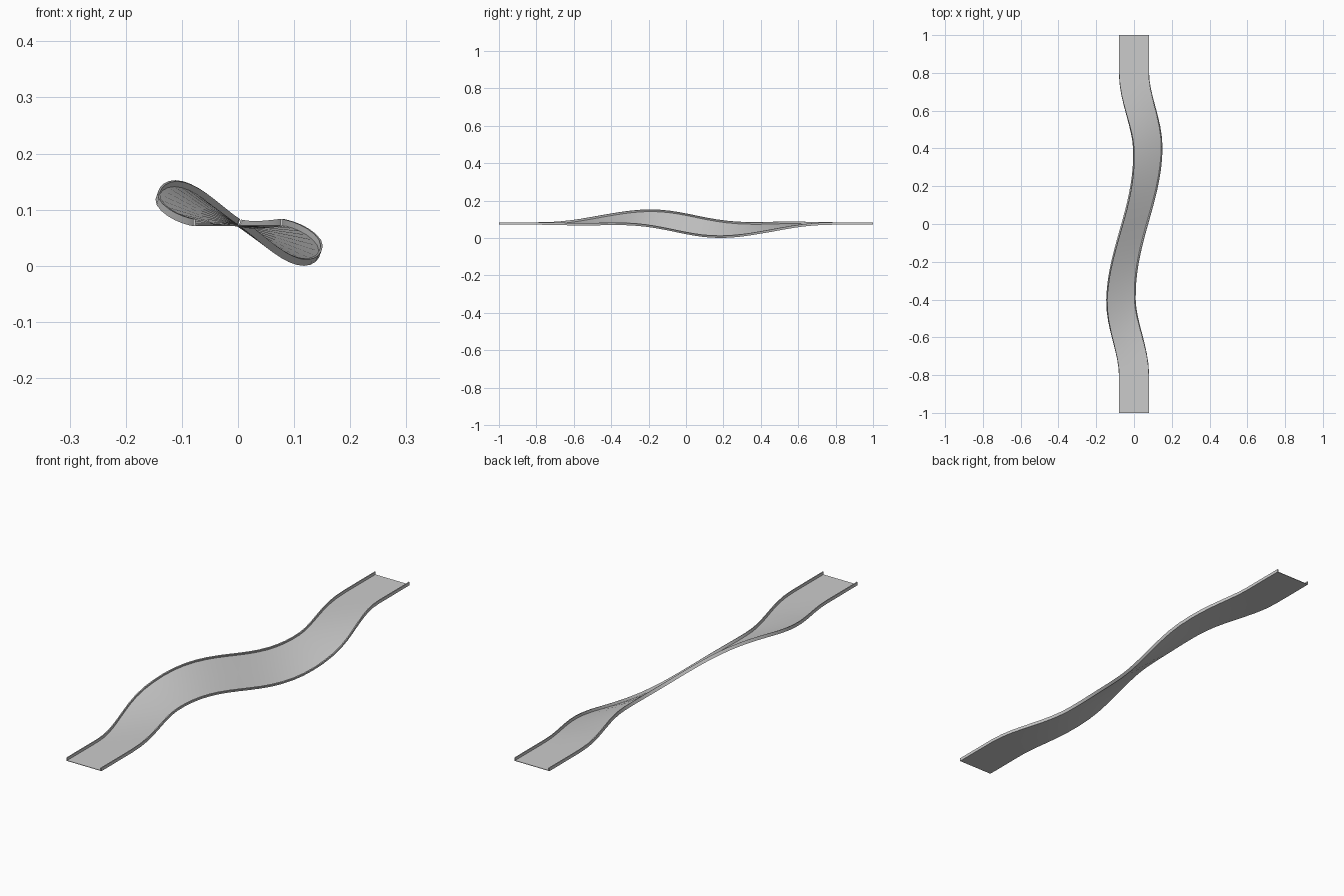
import bpy, bmesh
from math import sin, cos, tan, atan, pi, radians

if "Cube" in bpy.data.objects:
    bpy.data.objects.remove(bpy.data.objects["Cube"])

HALF, DECK, CURB_W, CURB_H = 0.08, 0.002, 0.004, 0.013
BASE_Z = 0.067

# S-bend centre line, straight at both ends
def centre_x(y):
    a, s = abs(y), (1 if y > 0 else -1)
    if a >= 0.8:
        return 0.0
    if a <= 0.4:
        return s * 0.071 * sin(pi * a / 0.8)
    t = (0.8 - a) / 0.4
    return s * 0.071 * t * t * (3 - 2 * t)

# bank angle, steepest in the middle
def bank(y):
    return radians(36) * cos(pi * y / 1.6) ** 2 if abs(y) < 0.8 else 0.0

def place(y, side, up):
    e = 0.01
    flat = abs(y) >= 0.8
    yaw = 0 if flat else atan((centre_x(y + e) - centre_x(y - e)) / (2 * e))
    x, b = centre_x(y), bank(y)
    across = side * cos(b) + up * sin(b)
    lift = -x * tan(b) - side * sin(b) + up * cos(b)
    return (x + across * cos(yaw), y - across * sin(yaw), BASE_Z + lift)

STATIONS = [-1.0] + [-0.8 + 1.6 * i / 32 for i in range(33)] + [1.0]

# sweep a closed cross-section along the stations
def sweep(name, profile):
    bm = bmesh.new()
    rings = [[bm.verts.new(place(y, s, u)) for s, u in profile] for y in STATIONS]
    n = len(profile)
    for a, b in zip(rings, rings[1:]):
        for i in range(n):
            j = (i + 1) % n
            bm.faces.new((a[i], a[j], b[j], b[i]))
    bm.faces.new(rings[0])
    bm.faces.new(rings[-1])
    bmesh.ops.recalc_face_normals(bm, faces=bm.faces)
    mesh = bpy.data.meshes.new(name)
    bm.to_mesh(mesh)
    bm.free()
    obj = bpy.data.objects.new(name, mesh)
    bpy.context.collection.objects.link(obj)
    bpy.context.view_layer.objects.active = obj
    obj.select_set(True)
    bpy.ops.object.shade_smooth_by_angle(angle=radians(30))
    obj.select_set(False)
    return obj

# road deck with a crease down the middle, and a raised edge on each side
inner = HALF - CURB_W
parts = [sweep("road_deck", [(-inner, 0), (0, 0), (inner, 0),
                             (inner, DECK), (0, DECK), (-inner, DECK)])]
for name, s in (("left_edge_curb", -1), ("right_edge_curb", 1)):
    parts.append(sweep(name, [(s * inner, 0), (s * HALF, 0),
                              (s * HALF, CURB_H), (s * inner, CURB_H)]))

# rest the lowest point on the ground
low = min(v.co.z for p in parts for v in p.data.vertices)
for p in parts:
    for v in p.data.vertices:
        v.co.z -= low
